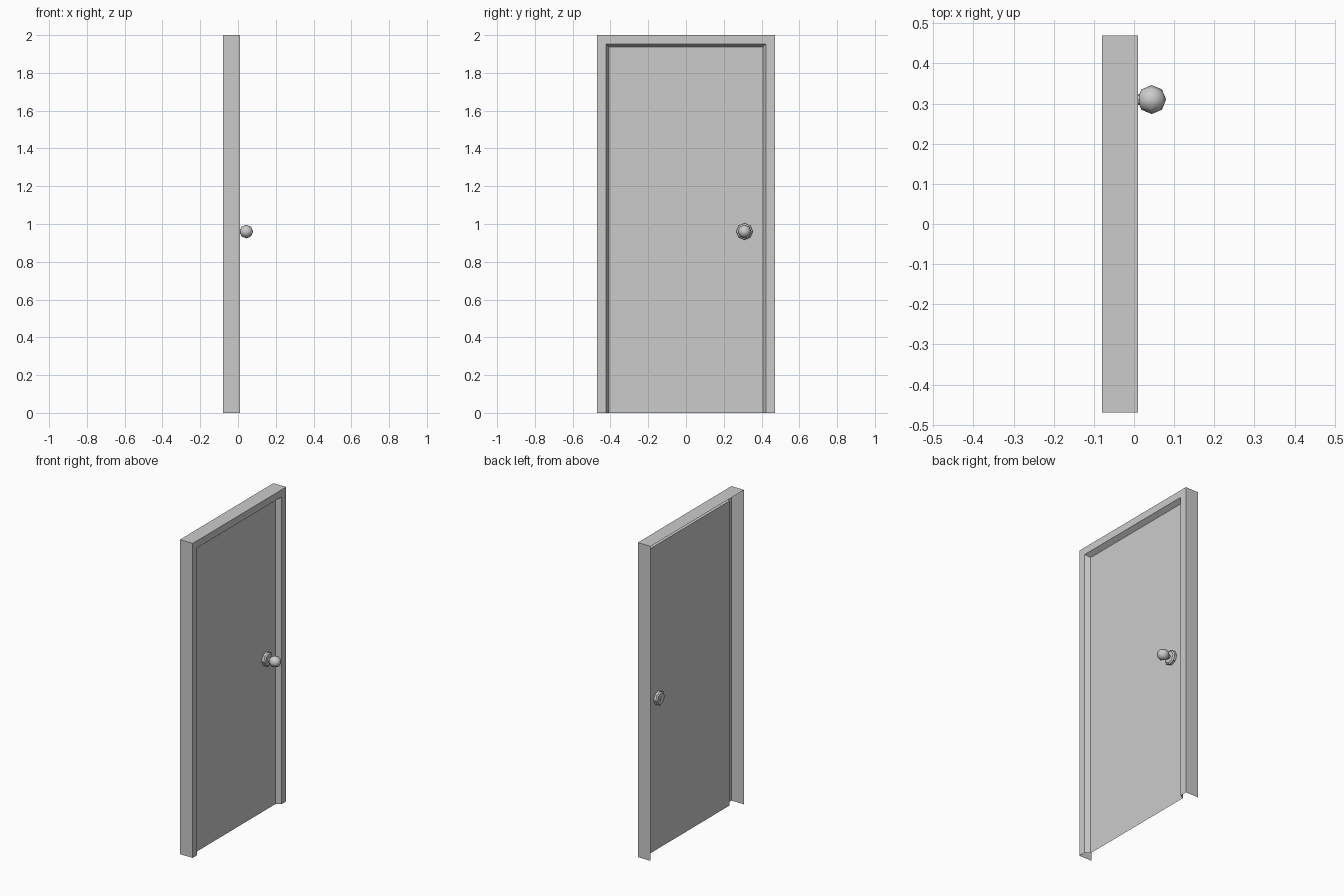
import bpy, bmesh, math

if "Cube" in bpy.data.objects:
    bpy.data.objects.remove(bpy.data.objects["Cube"])

KNOB_Y, KNOB_Z = 0.31, 0.96
PANEL_X = -0.02


def make_object(name, verts, faces, smooth=False):
    mesh = bpy.data.meshes.new(name)
    mesh.from_pydata(verts, [], faces)
    bm = bmesh.new()
    bm.from_mesh(mesh)
    bmesh.ops.recalc_face_normals(bm, faces=bm.faces)
    for f in bm.faces:
        f.smooth = smooth
    bm.to_mesh(mesh)
    bm.free()
    obj = bpy.data.objects.new(name, mesh)
    bpy.context.collection.objects.link(obj)
    return obj


def lathe_x(name, profile, sides=8, smooth=False):
    """Revolve (x, radius) points about the knob axis, closing both ends."""
    verts, faces = [], []
    for x, r in profile:
        for i in range(sides):
            a = 2 * math.pi * i / sides
            verts.append((x, KNOB_Y + r * math.cos(a), KNOB_Z + r * math.sin(a)))
    for k in range(len(profile) - 1):
        for i in range(sides):
            j = (i + 1) % sides
            faces.append((k * sides + i, k * sides + j,
                          (k + 1) * sides + j, (k + 1) * sides + i))
    faces.append(tuple(range(sides)))
    faces.append(tuple(range((len(profile) - 1) * sides, len(profile) * sides)))
    return make_object(name, verts, faces, smooth)


# Frame: open-backed moulding (inset, x) swept up, across and down
moulding = [(0, -0.08), (0, 0.01), (0.046, 0.01), (0.063, PANEL_X)]
verts, faces = [], []
for t, x in moulding:
    y, z = 0.47 - t, 2 - t
    verts += [(x, -y, 0), (x, -y, z), (x, y, z), (x, y, 0)]
for k in range(len(moulding) - 1):
    for i in range(3):
        faces.append((k * 4 + i, k * 4 + i + 1, k * 4 + i + 5, k * 4 + i + 4))
make_object("door_frame", verts, faces)

# Door panel: thin sheet set back in the frame
y, z = 0.47 - 0.063, 2 - 0.063
make_object("door_panel", [(PANEL_X, -y, 0), (PANEL_X, y, 0),
                           (PANEL_X, y, z), (PANEL_X, -y, z)], [(0, 1, 2, 3)])

# Round plates on both faces of the door, with the spindle running through
for name, side in (("front_knob_plate", 1), ("back_knob_plate", -1)):
    lathe_x(name, [(PANEL_X, 0.044), (PANEL_X + side * 0.015, 0.044),
                   (PANEL_X + side * 0.022, 0.036)])
lathe_x("knob_stem", [(-0.046, 0.014), (0.02, 0.014)])

# Low-poly round knob
bm = bmesh.new()
bmesh.ops.create_uvsphere(bm, u_segments=8, v_segments=4, radius=0.036)
for f in bm.faces:
    f.smooth = True
mesh = bpy.data.meshes.new("knob")
bm.to_mesh(mesh)
bm.free()
knob = bpy.data.objects.new("knob", mesh)
knob.rotation_euler = (0, math.pi / 2, 0)
knob.location = (0.044, KNOB_Y, KNOB_Z)
bpy.context.collection.objects.link(knob)
